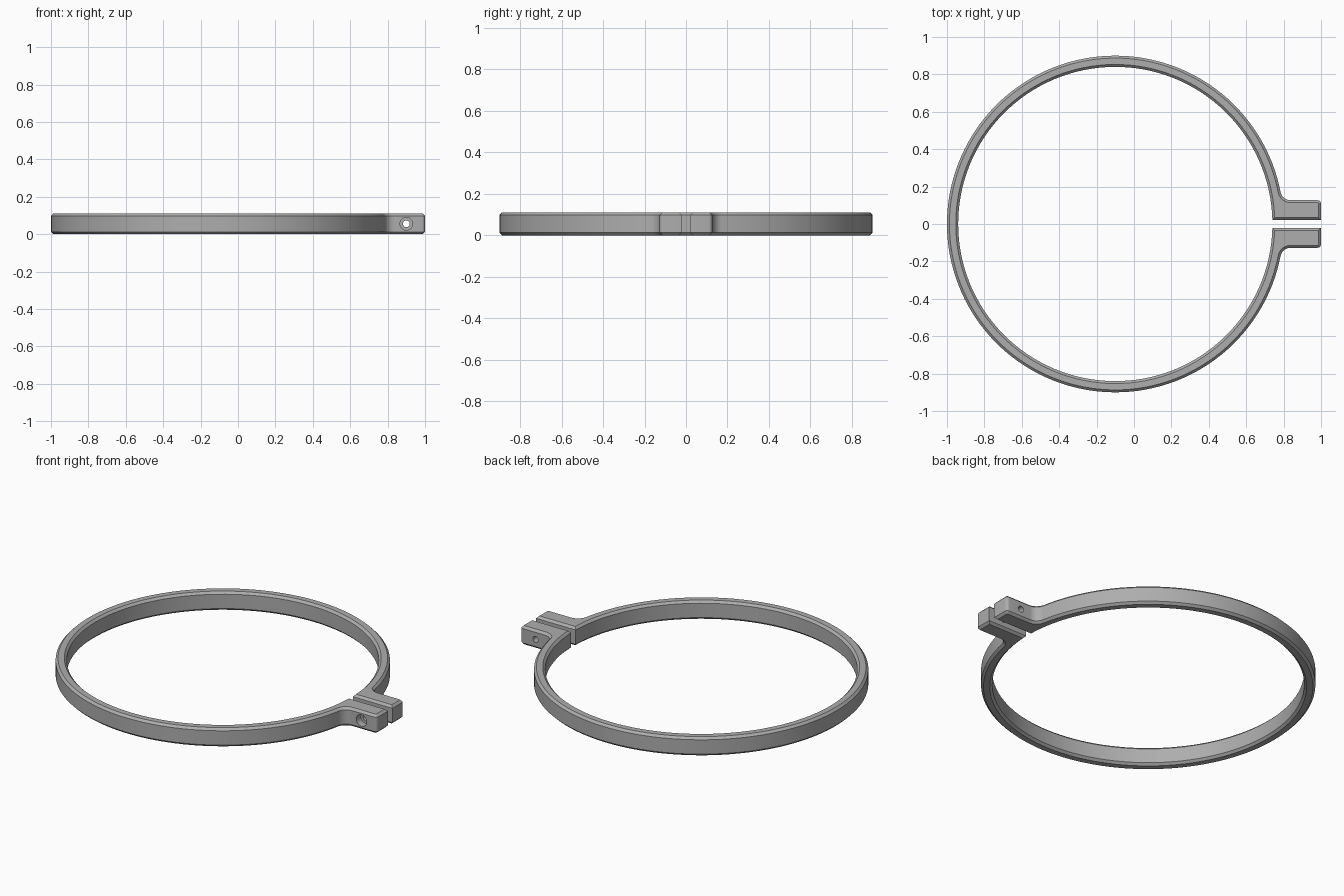
import bpy, bmesh, math
from mathutils import Vector

if "Cube" in bpy.data.objects:
    bpy.data.objects.remove(bpy.data.objects["Cube"])

CX, RO, RI, H = -0.1, 0.9, 0.84, 0.111    # ring centre, outer/inner radius, height
Y0, Y1, FIL, RND, CH = 0.021, 0.127, 0.055, 0.018, 0.013


def arc(cx, cy, r, a0, a1, n):
    return [(cx + r * math.cos(a0 + (a1 - a0) * i / n),
             cy + r * math.sin(a0 + (a1 - a0) * i / n)) for i in range(n + 1)]


# Upper half of the clamp outline: inner arc, lug, fillet, outer arc
fy = Y1 + FIL
fa = math.asin(fy / (RO + FIL))
fx = CX + (RO + FIL) * math.cos(fa)
inner = arc(CX, 0, RI, math.pi, math.asin(Y0 / RI), 64)
lug = [(1.0, Y0)] + arc(1 - RND, Y1 - RND, RND, 0, math.pi / 2, 5)
fillet = arc(fx, fy, FIL, -math.pi / 2, -math.pi + fa, 8)
outer = arc(CX, 0, RO, fa, math.pi, 64)[1:]
upper = inner + lug + fillet + outer
n = len(upper)

# Extrude the mirrored C outline, then chamfer the rims
bm = bmesh.new()
halves = []
for s in (1, -1):
    vs = []
    for i, (x, y) in enumerate(upper):
        if s < 0 and i in (0, n - 1):
            vs.append(halves[0][i])
        else:
            vs.append(bm.verts.new((x, s * y, 0)))
    halves.append(vs)
bm.faces.new(halves[0])
bm.faces.new(halves[1][::-1])
res = bmesh.ops.extrude_face_region(bm, geom=bm.faces[:])
bmesh.ops.translate(bm, vec=(0, 0, H),
                    verts=[g for g in res["geom"] if isinstance(g, bmesh.types.BMVert)])
bmesh.ops.recalc_face_normals(bm, faces=bm.faces[:])
rim = [e for e in bm.edges if len(e.link_faces) == 2
       and sorted(abs(f.normal.z) > 0.5 for f in e.link_faces) == [False, True]]
bmesh.ops.bevel(bm, geom=rim, offset=CH, segments=1, affect='EDGES', clamp_overlap=False)
mesh = bpy.data.meshes.new("clamp_ring")
bm.to_mesh(mesh)
bm.free()
ring = bpy.data.objects.new("clamp_ring", mesh)
bpy.context.collection.objects.link(ring)

grey = bpy.data.materials.new("grey metal")
grey.diffuse_color = (0.42, 0.42, 0.42, 1)
grey.use_nodes = True
grey.node_tree.nodes["Principled BSDF"].inputs["Base Color"].default_value = grey.diffuse_color
mesh.materials.append(grey)


# Bolt hole through both lugs, with a counterbore on the front lug
def cutter(name, r, ya, yb):
    bpy.ops.mesh.primitive_cylinder_add(vertices=32, radius=r, depth=yb - ya,
                                        location=(0.9, (ya + yb) / 2, H / 2),
                                        rotation=(math.pi / 2, 0, 0))
    c = bpy.context.object
    c.name = name
    c.hide_render = True
    m = ring.modifiers.new(name, 'BOOLEAN')
    m.operation, m.solver, m.object = 'DIFFERENCE', 'EXACT', c
    return c


cutters = [cutter("bolt_hole", 0.018, -0.3, 0.3),
           cutter("bolt_head_recess", 0.034, -0.3, -0.085)]
bpy.ops.object.select_all(action='DESELECT')
bpy.context.view_layer.objects.active = ring
ring.select_set(True)
for m in list(ring.modifiers):
    bpy.ops.object.modifier_apply(modifier=m.name)
for c in cutters:
    bpy.data.objects.remove(c)
bpy.ops.object.shade_smooth_by_angle(angle=math.radians(30))
